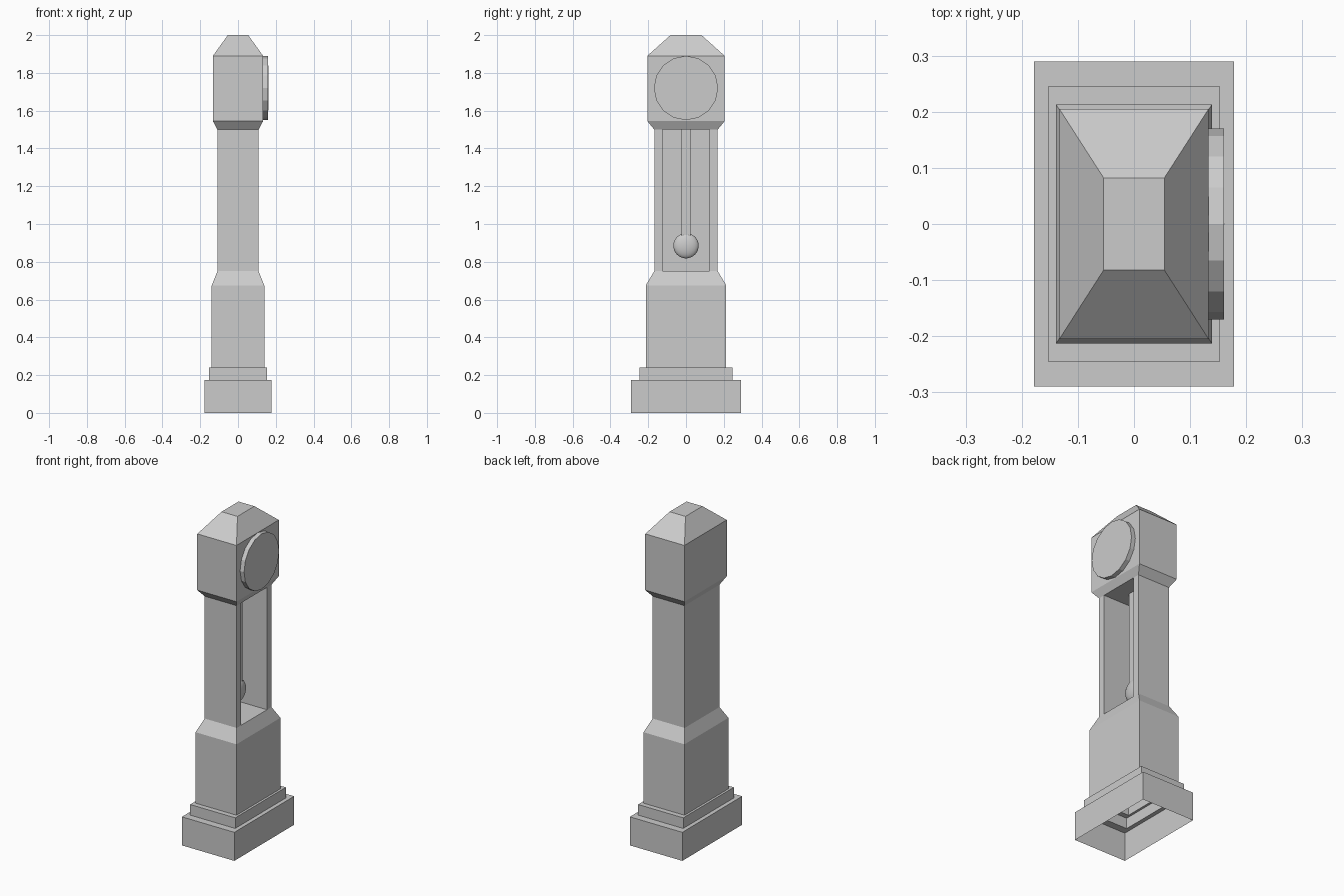
import bpy, bmesh, math
from mathutils import Matrix

if "Cube" in bpy.data.objects:
    bpy.data.objects.remove(bpy.data.objects["Cube"])


def finish(bm, name):
    mesh = bpy.data.meshes.new(name)
    bm.to_mesh(mesh)
    bm.free()
    obj = bpy.data.objects.new(name, mesh)
    bpy.context.collection.objects.link(obj)
    return obj


def box(name, x0, x1, y0, y1, z0, z1):
    bm = bmesh.new()
    m = Matrix.Translation(((x0 + x1) / 2, (y0 + y1) / 2, (z0 + z1) / 2))
    bmesh.ops.create_cube(bm, size=1, matrix=m @ Matrix.Diagonal((x1 - x0, y1 - y0, z1 - z0, 1)))
    return finish(bm, name)


# Clock case: stacked rectangular sections (z, half x, half y), open underneath
SECTIONS = [(0, .178, .29), (.175, .178, .29), (.175, .153, .245), (.24, .153, .245),
            (.24, .139, .213), (.675, .139, .213), (.75, .109, .168), (1.5, .109, .168),
            (1.545, .133, .205), (1.89, .133, .205), (2.0, .054, .082)]
TRUNK = 6          # the band between sections 6 and 7 holds the window
bm = bmesh.new()
rings = [[bm.verts.new((sx * hx, sy * hy, z))
          for sx, sy in ((-1, -1), (1, -1), (1, 1), (-1, 1))] for z, hx, hy in SECTIONS]
for k, (low, high) in enumerate(zip(rings, rings[1:])):
    for i in range(4):
        if k == TRUNK and i == 1:
            continue
        j = (i + 1) % 4
        bm.faces.new((low[i], low[j], high[j], high[i]))
bm.faces.new(rings[-1])

# Pendulum window: two front stiles and a deep recess
z0, z1, front, back, win, side = .75, 1.5, .109, -.075, .125, .168


def quad(*pts):
    bm.faces.new([bm.verts.new(p) for p in pts])


quad((front, -side, z0), (front, -win, z0), (front, -win, z1), (front, -side, z1))
quad((front, win, z0), (front, side, z0), (front, side, z1), (front, win, z1))
quad((back, -win, z0), (back, win, z0), (back, win, z1), (back, -win, z1))
quad((front, -win, z0), (back, -win, z0), (back, -win, z1), (front, -win, z1))
quad((back, win, z0), (front, win, z0), (front, win, z1), (back, win, z1))
quad((back, -win, z0), (front, -win, z0), (front, win, z0), (back, win, z0))
quad((back, -win, z1), (back, win, z1), (front, win, z1), (front, -win, z1))
bmesh.ops.remove_doubles(bm, verts=bm.verts, dist=1e-5)
finish(bm, "clock_case")

# Dial: 16-sided disc on the +x side
bm = bmesh.new()
bmesh.ops.create_cone(bm, cap_ends=True, segments=16, radius1=.17, radius2=.17, depth=.03,
                      matrix=Matrix.Translation((.145, 0, 1.72)) @ Matrix.Rotation(math.pi / 2, 4, 'Y'))
finish(bm, "dial")

# Thin hands
box("minute_hand", .159, .161, -.001, .001, 1.72, 1.84)
box("hour_hand", .159, .161, -.001, .001, 1.6, 1.72)

# Pendulum: flat rod and flattened round bob
box("pendulum_rod", -.014, .014, -.025, .025, .885, 1.5)
bm = bmesh.new()
bmesh.ops.create_uvsphere(bm, u_segments=24, v_segments=16, radius=.067,
                          matrix=Matrix.Translation((0, 0, .885)) @ Matrix.Diagonal((.42, 1, 1, 1)))
for f in bm.faces:
    f.smooth = True
finish(bm, "pendulum_bob")
